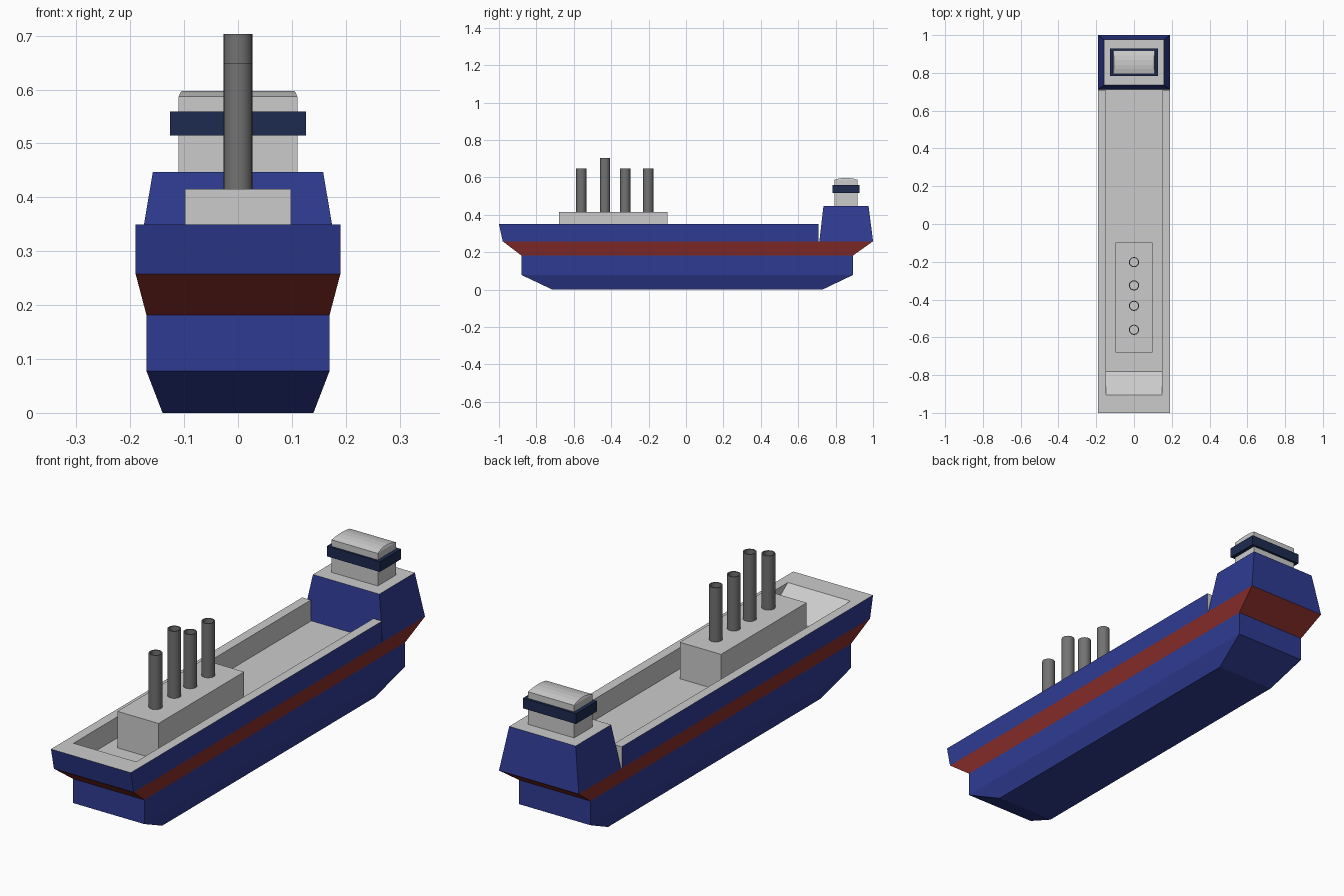
import bpy, bmesh, math

if "Cube" in bpy.data.objects:
    bpy.data.objects.remove(bpy.data.objects["Cube"])


def material(name, rgb):
    m = bpy.data.materials.new(name)
    m.diffuse_color = (*rgb, 1)
    m.use_nodes = True
    m.node_tree.nodes["Principled BSDF"].inputs["Base Color"].default_value = m.diffuse_color
    return m


BLUE = material("hull_blue", (0.028, 0.044, 0.29))
RED = material("stripe_red", (0.26, 0.028, 0.024))
NAVY = material("window_navy", (0.012, 0.024, 0.08))
GREY = material("deck_grey", (0.8, 0.8, 0.8))
DARK = material("funnel_grey", (0.17, 0.17, 0.17))


def finish(name, bm, mats):
    bmesh.ops.recalc_face_normals(bm, faces=bm.faces)
    me = bpy.data.meshes.new(name)
    bm.to_mesh(me)
    bm.free()
    for m in mats:
        me.materials.append(m)
    ob = bpy.data.objects.new(name, me)
    bpy.context.collection.objects.link(ob)
    return ob


def loft(name, levels, mats, bands=None, bottom=0, top=0):
    """Stack of rectangles (half width, y0, y1, z) joined and capped."""
    bm = bmesh.new()
    rings = [[bm.verts.new(p) for p in ((-h, a, z), (h, a, z), (h, b, z), (-h, b, z))]
             for h, a, b, z in levels]
    for k in range(len(rings) - 1):
        for i in range(4):
            j = (i + 1) % 4
            f = bm.faces.new((rings[k][i], rings[k][j], rings[k + 1][j], rings[k + 1][i]))
            f.material_index = bands[k] if bands else 0
    bm.faces.new(rings[0]).material_index = bottom
    bm.faces.new(rings[-1]).material_index = top
    return finish(name, bm, mats)


# Hull up to deck level, with red stripe and grey deck
loft("hull", [(0.14, -0.715, 0.73, 0), (0.17, -0.88, 0.893, 0.078),
              (0.17, -0.88, 0.893, 0.182), (0.19, -0.98, 1.0, 0.258)],
     [BLUE, RED, GREY], bands=[0, 0, 1], top=2)

# Raised bulwark: one cross-section swept around the open-ended deck
bm = bmesh.new()
stations = []
for s, end in ((1, True), (1, False), (-1, False), (-1, True)):
    ys = (0.708,) * 4 if end else (-0.98, -1.0, -0.905, -0.78)
    xz = ((0.19, 0.258), (0.19, 0.35), (0.149, 0.35), (0.149, 0.259))
    stations.append([bm.verts.new((s * x, y, z)) for (x, z), y in zip(xz, ys)])
for a, b in zip(stations, stations[1:]):
    for i in range(4):
        j = (i + 1) % 4
        bm.faces.new((a[i], a[j], b[j], b[i])).material_index = 0 if i == 0 else 1
for end in (stations[0], stations[-1]):
    bm.faces.new(end).material_index = 1
finish("bulwark", bm, [BLUE, GREY])

# Stern block and bridge tower with softly arched roof
loft("stern_block", [(0.19, 0.713, 1.0, 0.258), (0.158, 0.735, 0.976, 0.447)],
     [BLUE, GREY], top=1)
loft("bridge_tower", [(0.11, 0.793, 0.918, 0.447), (0.11, 0.793, 0.918, 0.587),
                      (0.107, 0.82, 0.891, 0.594), (0.105, 0.842, 0.869, 0.597)], [GREY])
loft("bridge_windows", [(0.126, 0.784, 0.928, 0.515), (0.126, 0.784, 0.928, 0.559)], [NAVY])

# Deck cabin
loft("cabin", [(0.098, -0.68, -0.098, 0.258), (0.098, -0.68, -0.098, 0.415)], [GREY])

# Open funnels
N = 20
for n, (y, top) in enumerate(((-0.56, 0.648), (-0.433, 0.703), (-0.325, 0.648), (-0.202, 0.648))):
    bm = bmesh.new()
    rings = [[bm.verts.new((r * math.cos(2 * math.pi * i / N),
                            y + r * math.sin(2 * math.pi * i / N), z)) for i in range(N)]
             for r, z in ((0.027, 0.415), (0.027, top), (0.022, top), (0.022, 0.415))]
    for k in range(4):
        a, b = rings[k], rings[(k + 1) % 4]
        for i in range(N):
            j = (i + 1) % N
            bm.faces.new((a[i], a[j], b[j], b[i])).smooth = k in (0, 2)
    ob = finish(f"funnel_{n + 1}", bm, [DARK])
    bpy.context.view_layer.objects.active = ob
    ob.select_set(True)
    bpy.ops.object.shade_smooth_by_angle(angle=math.radians(35))
    ob.select_set(False)
